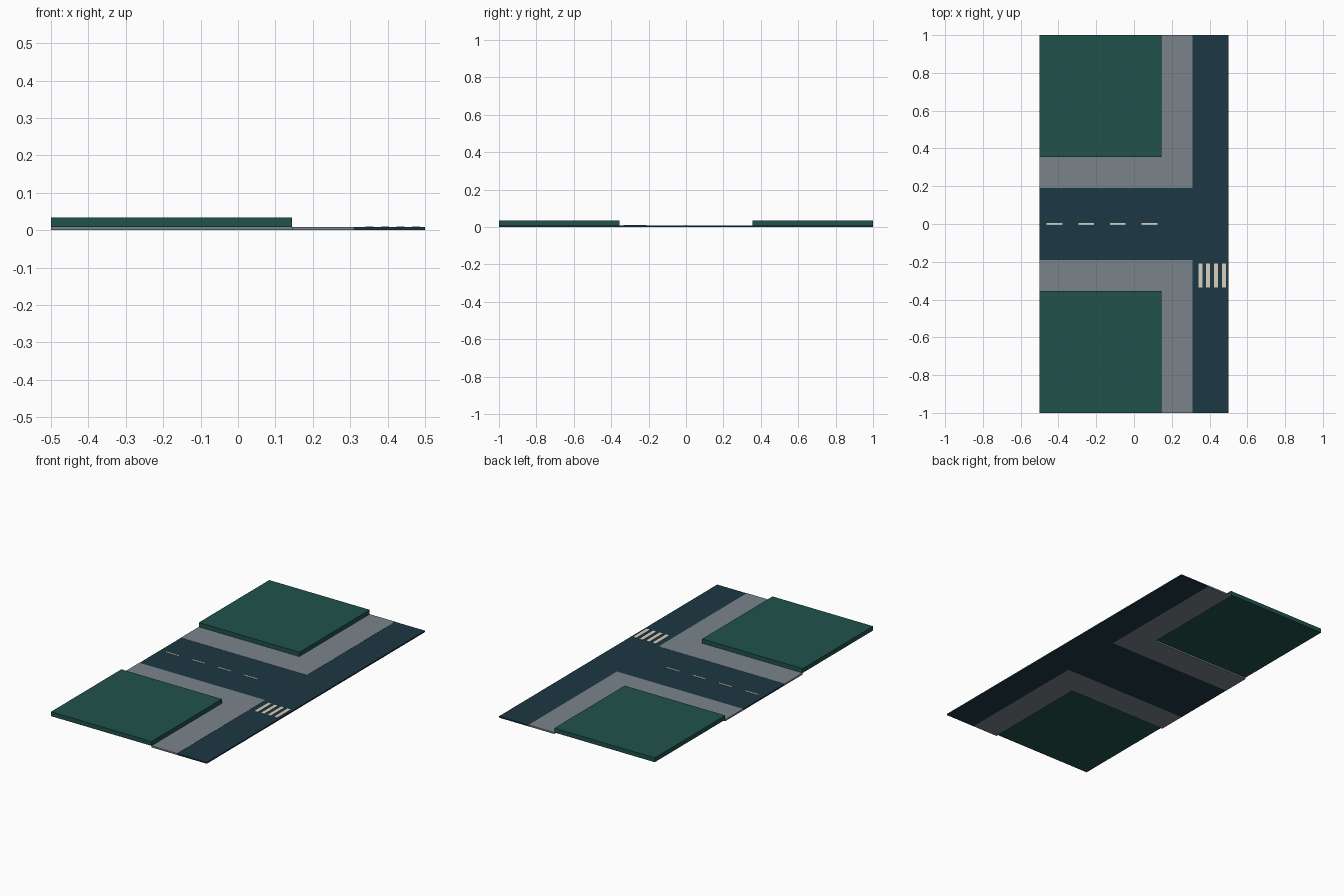
import bpy, bmesh

if "Cube" in bpy.data.objects:
    bpy.data.objects.remove(bpy.data.objects["Cube"])


def material(name, rgb):
    m = bpy.data.materials.new(name)
    m.diffuse_color = (*rgb, 1)
    m.use_nodes = True
    m.node_tree.nodes["Principled BSDF"].inputs["Base Color"].default_value = m.diffuse_color
    return m


ASPHALT = material("asphalt", (0.012, 0.038, 0.058))
PAVING = material("paving", (0.195, 0.227, 0.258))
GRASS = material("grass", (0.014, 0.084, 0.072))
PAINT = material("paint", (0.68, 0.64, 0.51))


def slab(name, outline, z0, z1, mat):
    """Extrude a flat outline from z0 up to z1."""
    bm = bmesh.new()
    face = bm.faces.new([bm.verts.new((x, y, z0)) for x, y in outline])
    ext = bmesh.ops.extrude_face_region(bm, geom=[face])
    top = [v for v in ext["geom"] if isinstance(v, bmesh.types.BMVert)]
    bmesh.ops.translate(bm, verts=top, vec=(0, 0, z1 - z0))
    bmesh.ops.recalc_face_normals(bm, faces=bm.faces)
    mesh = bpy.data.meshes.new(name)
    bm.to_mesh(mesh)
    bm.free()
    mesh.materials.append(mat)
    ob = bpy.data.objects.new(name, mesh)
    bpy.context.collection.objects.link(ob)
    return ob


def rect(x0, x1, y0, y1):
    return [(x0, y0), (x1, y0), (x1, y1), (x0, y1)]


LEFT, RIGHT, END = -0.5, 0.5, 1.0
KERB_X, KERB_Y = 0.31, 0.19      # road side of the pavement
LAWN_X, LAWN_Y = 0.145, 0.355    # lawn side of the pavement
ROAD_Z, WALK_Z, LAWN_Z = 0.008, 0.009, 0.034

# T-shaped road
slab("road", [(RIGHT, -END), (RIGHT, END), (KERB_X, END), (KERB_X, KERB_Y),
              (LEFT, KERB_Y), (LEFT, -KERB_Y), (KERB_X, -KERB_Y), (KERB_X, -END)],
     0, ROAD_Z, ASPHALT)

# L-shaped pavements and raised lawns, mirrored across the side road
for side, s in (("back", 1), ("front", -1)):
    walk = [(LEFT, KERB_Y), (KERB_X, KERB_Y), (KERB_X, END),
            (LAWN_X, END), (LAWN_X, LAWN_Y), (LEFT, LAWN_Y)]
    slab(f"pavement_{side}", [(x, s * y) for x, y in walk], 0, WALK_Z, PAVING)
    lawn = rect(LEFT, LAWN_X, LAWN_Y, END)
    slab(f"lawn_{side}", [(x, s * y) for x, y in lawn], WALK_Z, LAWN_Z, GRASS)

# Dashed centre line
for i in range(4):
    x = -0.462 + i * 0.1675
    slab(f"lane_dash_{i + 1}", rect(x, x + 0.083, -0.004, 0.004),
         ROAD_Z, ROAD_Z + 0.002, PAINT)

# Crosswalk stripes
for i in range(4):
    x = 0.341 + i * 0.0415
    slab(f"crosswalk_stripe_{i + 1}", rect(x, x + 0.021, -0.335, -0.21),
         ROAD_Z, ROAD_Z + 0.002, PAINT)
